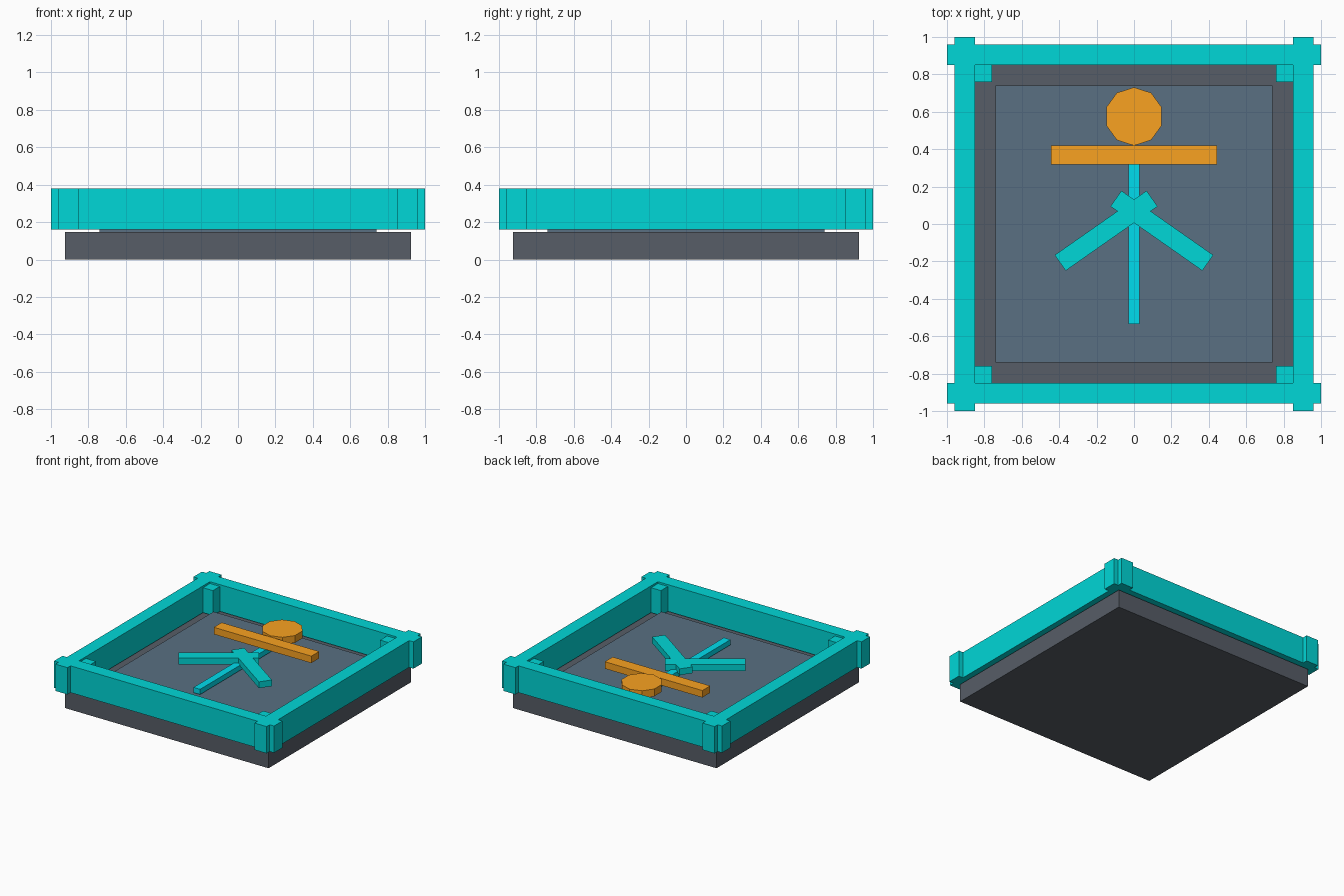
import bpy
from math import radians

if "Cube" in bpy.data.objects:
    bpy.data.objects.remove(bpy.data.objects["Cube"])


def material(name, color):
    m = bpy.data.materials.new(name)
    m.diffuse_color = (*color, 1)
    m.use_nodes = True
    m.node_tree.nodes["Principled BSDF"].inputs["Base Color"].default_value = m.diffuse_color
    return m


TEAL = material("teal", (0.0, 0.68, 0.68))
CYAN = material("cyan", (0.0, 0.72, 0.85))
ORANGE = material("orange", (0.95, 0.36, 0.015))
SLATE = material("slate", (0.1, 0.16, 0.225))
DARK = material("dark_grey", (0.095, 0.11, 0.135))


def box(name, center, size, z0, z1, mat, angle=0):
    """Box with a footprint centre and size, between two heights."""
    bpy.ops.mesh.primitive_cube_add(size=1, location=(*center, (z0 + z1) / 2),
                                    rotation=(0, 0, radians(angle)))
    ob = bpy.context.object
    ob.name = name
    ob.scale = (*size, z1 - z0)
    ob.data.materials.append(mat)
    return ob


# Plinth and raised panel
box("base", (0, 0), (1.85, 1.85), 0, 0.148, DARK)
box("panel", (0, 0), (1.48, 1.48), 0.148, 0.205, SLATE)

# Four crossing rails, their ends overrunning at the corners
for s, front, side in ((-1, "front", "left"), (1, "back", "right")):
    box(front + "_rail", (0, s * 0.905), (2, 0.11), 0.16, 0.38, TEAL)
    box(side + "_rail", (s * 0.905, 0), (0.11, 2), 0.16, 0.38, TEAL)

# Corner posts, tucked inside the rails
for sx, side in ((-1, "left"), (1, "right")):
    for sy, end in ((-1, "front"), (1, "back")):
        box(f"{end}_{side}_post", (sx * 0.855, sy * 0.855), (0.19, 0.19),
            0.16, 0.365, TEAL)

# Emblem above the panel: stem, two slanted arms, crossbar and ten-sided disc
box("emblem_stem", (0, -0.06), (0.06, 0.95), 0.217, 0.26, CYAN)
for s, side in ((-1, "left"), (1, "right")):
    box(f"emblem_{side}_arm", (s * 0.149, -0.036), (0.6, 0.102),
        0.25, 0.302, TEAL, -35 * s)
box("emblem_crossbar", (0, 0.37), (0.887, 0.102), 0.26, 0.317, ORANGE)

bpy.ops.mesh.primitive_cylinder_add(vertices=10, radius=0.156, depth=0.06,
                                    location=(0, 0.575, 0.298))
disc = bpy.context.object
disc.name = "emblem_disc"
disc.data.materials.append(ORANGE)
